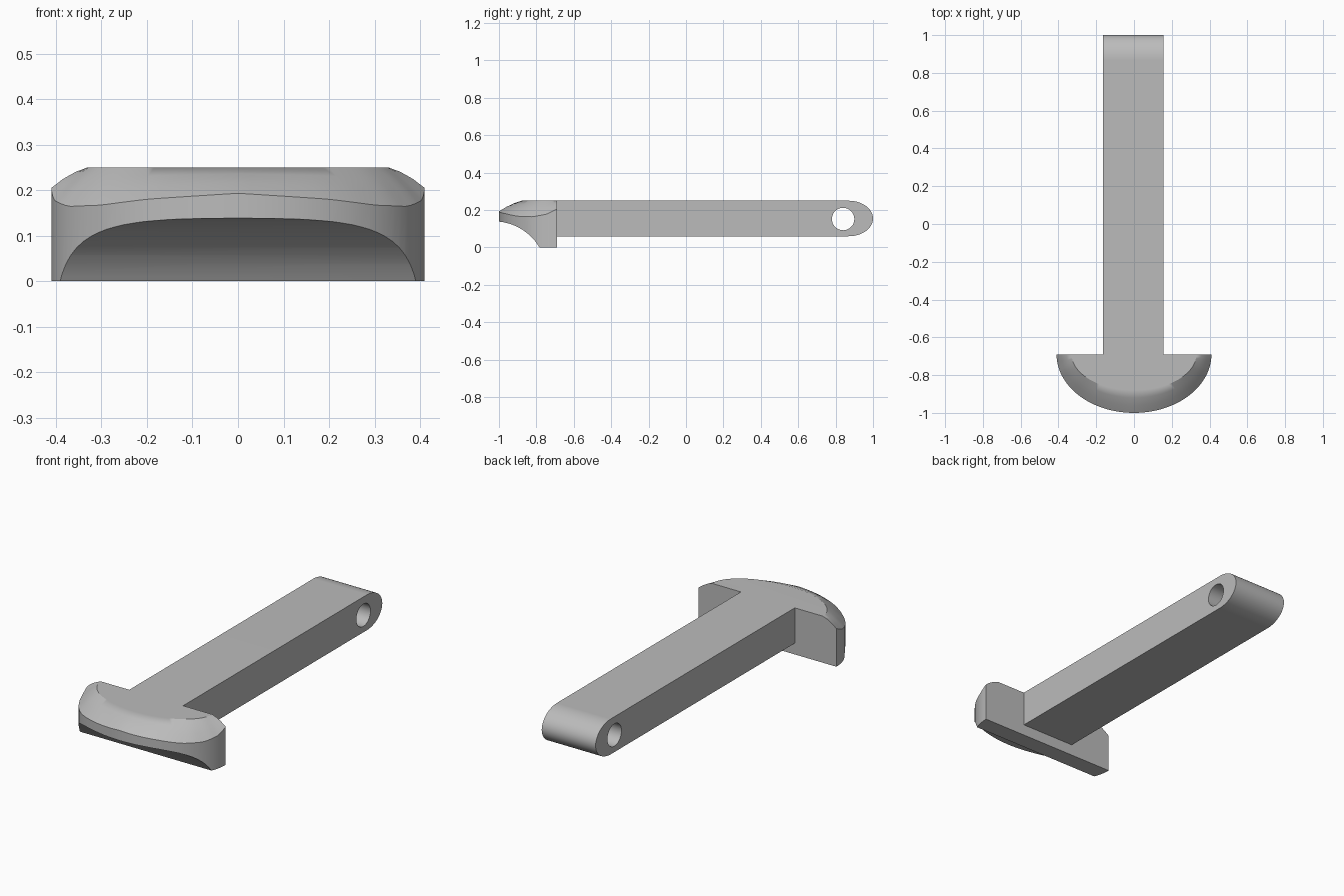
import bpy, bmesh
from math import sin, cos, pi, radians
from mathutils import Vector

cube = bpy.data.objects.get("Cube")
if cube:
    bpy.data.objects.remove(cube, do_unlink=True)

grey = bpy.data.materials.new("plain grey")
grey.use_nodes = True
colour = (0.5, 0.5, 0.5, 1)
grey.diffuse_color = colour
grey.node_tree.nodes["Principled BSDF"].inputs["Base Color"].default_value = colour


def make_object(name, bm):
    bmesh.ops.recalc_face_normals(bm, faces=bm.faces)
    mesh = bpy.data.meshes.new(name)
    bm.to_mesh(mesh)
    bm.free()
    mesh.materials.append(grey)
    ob = bpy.data.objects.new(name, mesh)
    bpy.context.collection.objects.link(ob)
    return ob


def extrude_x(name, profile, x0, x1):
    """Solid with a (y, z) outline, running along x."""
    bm = bmesh.new()
    face = bm.faces.new([bm.verts.new((x0, y, z)) for y, z in profile])
    new = bmesh.ops.extrude_face_region(bm, geom=[face])["geom"]
    verts = [g for g in new if isinstance(g, bmesh.types.BMVert)]
    bmesh.ops.translate(bm, vec=Vector((x1 - x0, 0, 0)), verts=verts)
    return make_object(name, bm)


def arc(cy, cz, ry, rz, a0, a1, n):
    angles = [radians(a0 + (a1 - a0) * i / n) for i in range(n + 1)]
    return [(cy + ry * cos(a), cz + rz * sin(a)) for a in angles]


def boolean(target, other, operation):
    mod = target.modifiers.new(operation.title(), "BOOLEAN")
    mod.operation = operation
    mod.solver = "EXACT"
    mod.object = other
    bpy.context.view_layer.objects.active = target
    bpy.ops.object.modifier_apply(modifier=mod.name)
    bpy.data.objects.remove(other, do_unlink=True)


# Shaft with a rounded tail and a cross hole
BACK, TOP = -0.69, 0.25
outline = [(BACK - 0.06, TOP), (BACK - 0.06, 0.06)]
outline += arc(0.87, 0.155, 0.13, 0.095, -90, 90, 24)
shaft = extrude_x("shaft", outline, -0.163, 0.157)
boolean(shaft, extrude_x("hole_cutter", arc(0.84, 0.152, 0.06, 0.06, 0, 350, 35), -0.3, 0.3),
        "DIFFERENCE")

# Half-oval head: upright rim with a wavy upper edge and a bevelled crown
RIM = [(0, 0.205), (10, 0.178), (25, 0.164), (43, 0.167), (61, 0.18), (90, 0.193)]


def rim_height(t):
    a = 90 - abs(90 - t)
    for (a0, z0), (a1, z1) in zip(RIM, RIM[1:]):
        if a <= a1:
            return z0 + (z1 - z0) * (a - a0) / (a1 - a0)


STEPS = 48
bm = bmesh.new()
rings = [[] for _ in range(5)]
for i in range(STEPS + 1):
    t = 180 * i / STEPS
    c, s = cos(radians(t)), sin(radians(t))
    edge = rim_height(t)
    rings[0].append(bm.verts.new((0.41 * c, BACK - 0.31 * s, 0)))
    for ring, f in zip(rings[1:], (0, 0.33, 0.67, 1)):
        z = edge + (TOP - edge) * f + 0.006 * sin(pi * f)
        ring.append(bm.verts.new(((0.41 - 0.08 * f) * c, BACK - (0.31 - 0.12 * f) * s, z)))
for low, high in zip(rings, rings[1:]):
    for i in range(STEPS):
        bm.faces.new((low[i], low[i + 1], high[i + 1], high[i]))
bm.faces.new(rings[0])
bm.faces.new(rings[-1])
bm.faces.new([r[0] for r in rings] + [r[-1] for r in reversed(rings)])
head = make_object("head", bm)

# Hollow scooped from the underside of the front
scoop = arc(-1.03, -0.14, 0.285, 0.28, 0, 350, 70)
boolean(head, extrude_x("scoop_cutter", scoop, -0.6, 0.6), "DIFFERENCE")

# Join into one solid and shade
boolean(head, shaft, "UNION")
head.name = "headed_pin"
bpy.ops.object.select_all(action="DESELECT")
head.select_set(True)
bpy.context.view_layer.objects.active = head
bpy.ops.object.shade_smooth_by_angle(angle=radians(28))
weighted = head.modifiers.new("Weighted normals", "WEIGHTED_NORMAL")
weighted.keep_sharp = True
